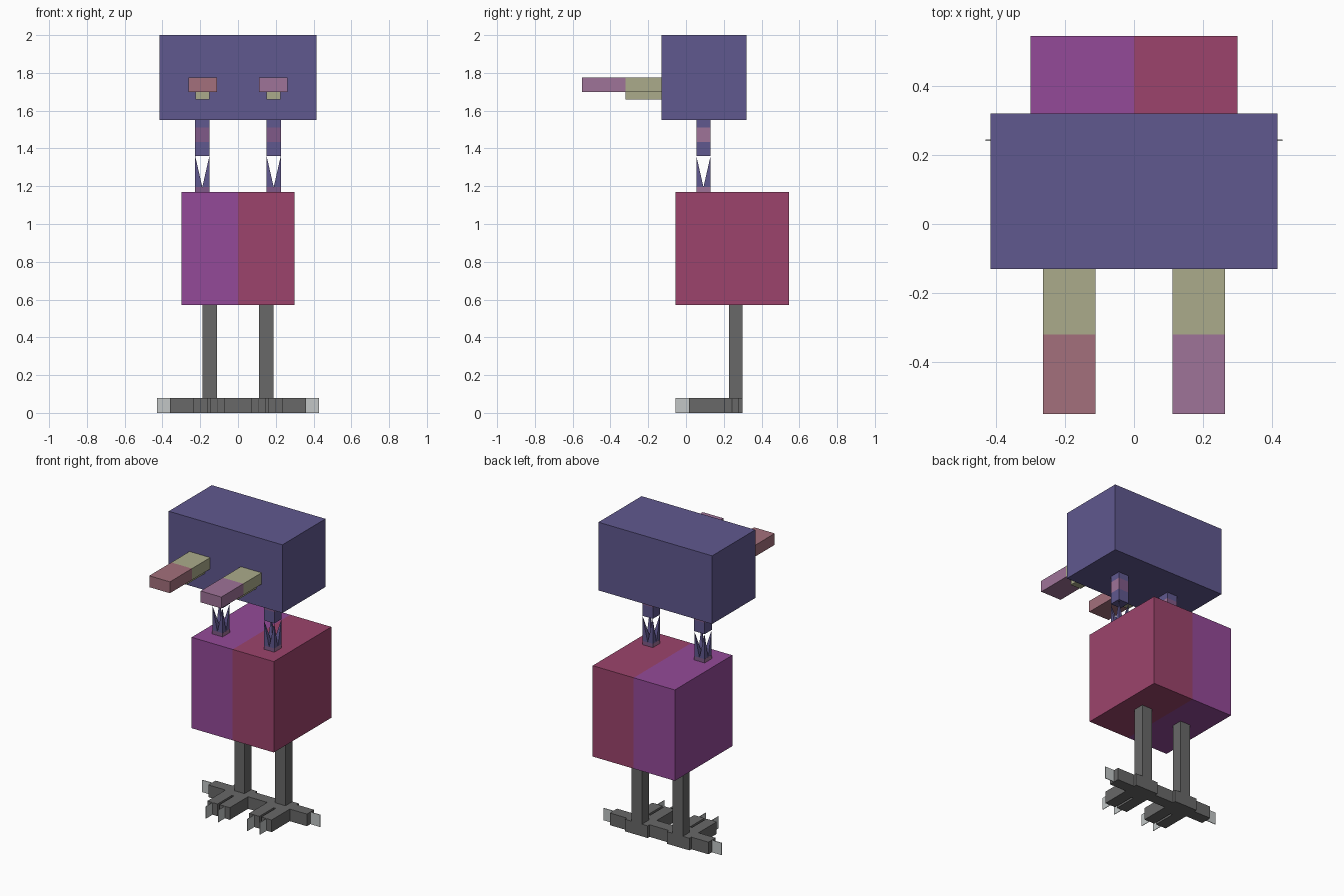
import bpy, bmesh

cube = bpy.data.objects.get("Cube")
if cube:
    bpy.data.objects.remove(cube, do_unlink=True)


def material(name, hex_code):
    srgb = [int(hex_code[i:i + 2], 16) / 255 for i in (0, 2, 4)]
    colour = [c / 12.92 if c <= 0.04045 else ((c + 0.055) / 1.055) ** 2.4 for c in srgb] + [1]
    mat = bpy.data.materials.new(name)
    mat.use_nodes = True
    mat.diffuse_color = colour
    mat.node_tree.nodes["Principled BSDF"].inputs["Base Color"].default_value = colour
    return mat


BLUE = material("slate_blue", "60588f")
PURPLE = material("purple", "944a98")
CRIMSON = material("crimson", "9c446c")
OLIVE = material("pale_olive", "abab8b")
ROSE = material("dusty_rose", "a4707c")
MAUVE = material("mauve", "9f7398")
PLUM = material("plum", "805a88")
GREY = material("dark_grey", "686868")
CLAW = material("light_grey", "c2c6c6")


def add_object(name, bm, *mats):
    bmesh.ops.recalc_face_normals(bm, faces=bm.faces)
    mesh = bpy.data.meshes.new(name)
    bm.to_mesh(mesh)
    bm.free()
    for mat in mats:
        mesh.materials.append(mat)
    obj = bpy.data.objects.new(name, mesh)
    bpy.context.collection.objects.link(obj)
    return obj


def box(name, x, y, z, *mats):
    """Box from axis ranges; a second material goes on the sides facing x."""
    bm = bmesh.new()
    bmesh.ops.create_cube(bm, size=1)
    for v in bm.verts:
        v.co = [(r[0] + r[1]) / 2 + c * (r[1] - r[0]) for r, c in zip((x, y, z), v.co)]
    bm.normal_update()
    if len(mats) > 1:
        for f in bm.faces:
            f.material_index = int(abs(f.normal.x) > 0.5)
    return add_object(name, bm, *mats)


def spikes(name, cx, cy, half, bottom, top):
    """Four pyramids, each leaning to a corner of the neck."""
    bm = bmesh.new()
    for sx in (-1, 1):
        for sy in (-1, 1):
            px, py = cx + sx * half, cy + sy * half
            base = [bm.verts.new((a, b, bottom)) for a, b in ((cx, cy), (px, cy), (px, py), (cx, py))]
            tip = bm.verts.new((px, py, top))
            bm.faces.new(base)
            for i in range(4):
                bm.faces.new((base[i], base[(i + 1) % 4], tip))
    return add_object(name, bm, BLUE)


# Head and two-tone body
box("head", (-0.415, 0.415), (-0.13, 0.32), (1.55, 2), BLUE)
box("body_right_half", (-0.3, 0), (-0.055, 0.545), (0.57, 1.17), PURPLE)
box("body_left_half", (0, 0.3), (-0.055, 0.545), (0.57, 1.17), CRIMSON)

# Bar joining the feet, forming the outer toes
box("foot_bar", (-0.36, 0.36), (0.205, 0.28), (0, 0.08), GREY)

for side, s, tip in (("right", -1, ROSE), ("left", 1, MAUVE)):
    def span(a, b):
        return tuple(sorted((s * a, s * b)))

    # Beak pieces
    box(side + "_beak_base", span(0.112, 0.263), (-0.32, -0.13), (1.7, 1.775), OLIVE)
    box(side + "_beak_tip", span(0.112, 0.263), (-0.55, -0.32), (1.7, 1.775), tip)
    box(side + "_lower_beak", span(0.15, 0.225), (-0.32, -0.13), (1.66, 1.7), OLIVE)

    # Broken neck with a band and upright spikes
    neck_x, neck_y = span(0.151, 0.227), (0.055, 0.13)
    box(side + "_neck_top", neck_x, neck_y, (1.51, 1.55), BLUE)
    box(side + "_neck_band", neck_x, neck_y, (1.435, 1.51), PLUM, MAUVE)
    box(side + "_neck_end", neck_x, neck_y, (1.36, 1.435), BLUE)
    box(side + "_neck_stump", neck_x, neck_y, (1.17, 1.195), PLUM, MAUVE)
    spikes(side + "_neck_spikes", s * 0.189, 0.0925, 0.0375, 1.195, 1.36)

    # Leg and foot
    box(side + "_leg", span(0.112, 0.187), (0.228, 0.3), (0, 0.57), GREY)
    box(side + "_palm", span(0.07, 0.235), (0.165, 0.3), (0, 0.08), GREY)
    box(side + "_outer_claw", span(0.36, 0.43), (0.241, 0.245), (0, 0.08), CLAW)
    for part, a in (("inner", 0.07), ("middle", 0.16)):
        box(f"{side}_{part}_toe", span(a, a + 0.075), (0.015, 0.165), (0, 0.08), GREY)
        box(f"{side}_{part}_claw", span(a + 0.036, a + 0.039), (-0.055, 0.015), (0, 0.08), CLAW)
